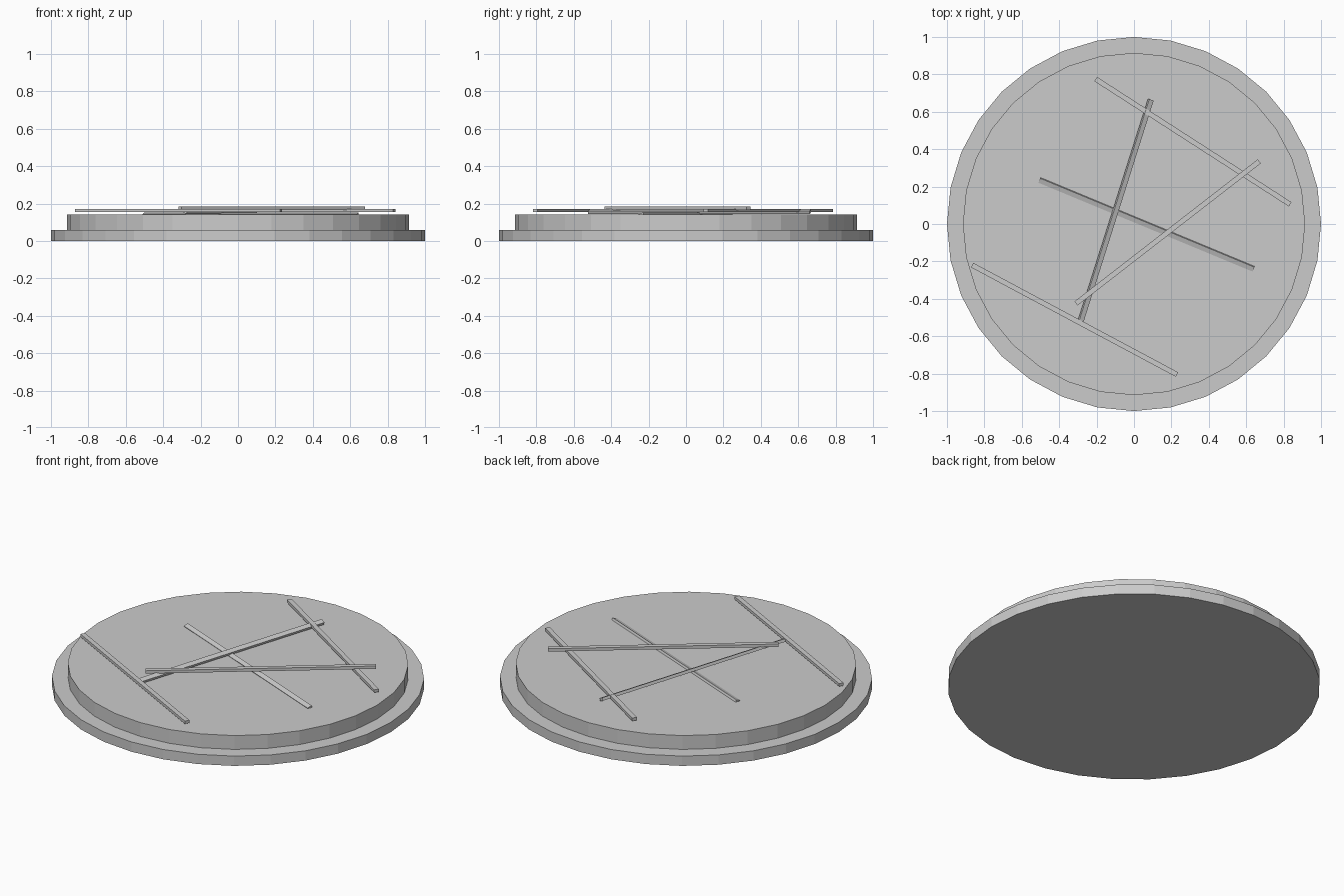
import bpy
from math import atan2, hypot, radians
from mathutils import Euler

if "Cube" in bpy.data.objects:
    bpy.data.objects.remove(bpy.data.objects["Cube"])

# One plain grey for everything
grey = bpy.data.materials.new("light_grey")
grey.use_nodes = True
grey.diffuse_color = (0.6, 0.6, 0.6, 1)
grey.node_tree.nodes["Principled BSDF"].inputs["Base Color"].default_value = (0.6, 0.6, 0.6, 1)


def disc(name, radius, bottom, top):
    bpy.ops.mesh.primitive_cylinder_add(
        vertices=32, radius=radius, depth=top - bottom,
        location=(0, 0, (bottom + top) / 2))
    ob = bpy.context.object
    ob.name = name
    ob.data.materials.append(grey)


def stick(name, start, end, z, roll=0):
    """Thin bar between two plan points, rolled about its own length."""
    dx, dy = end[0] - start[0], end[1] - start[1]
    bpy.ops.mesh.primitive_cube_add(
        size=1, location=((start[0] + end[0]) / 2, (start[1] + end[1]) / 2, z))
    ob = bpy.context.object
    ob.name = name
    ob.scale = (hypot(dx, dy), 0.027, 0.017)
    ob.rotation_euler = Euler((radians(roll), 0, atan2(dy, dx)))
    ob.data.materials.append(grey)


# Stepped round base
disc("base_rim", 1.0, 0, 0.058)
disc("base_top", 0.915, 0.058, 0.14)

# Scattered sticks lying on the base
stick("back_stick", (-0.205, 0.775), (0.835, 0.105), 0.162)
stick("front_stick", (-0.865, -0.22), (0.23, -0.805), 0.163)
stick("leaning_stick", (-0.285, -0.52), (0.09, 0.665), 0.158, 25)
stick("upper_stick", (-0.31, -0.425), (0.67, 0.335), 0.175)
stick("sunken_stick", (-0.505, 0.235), (0.64, -0.24), 0.14, 20)
